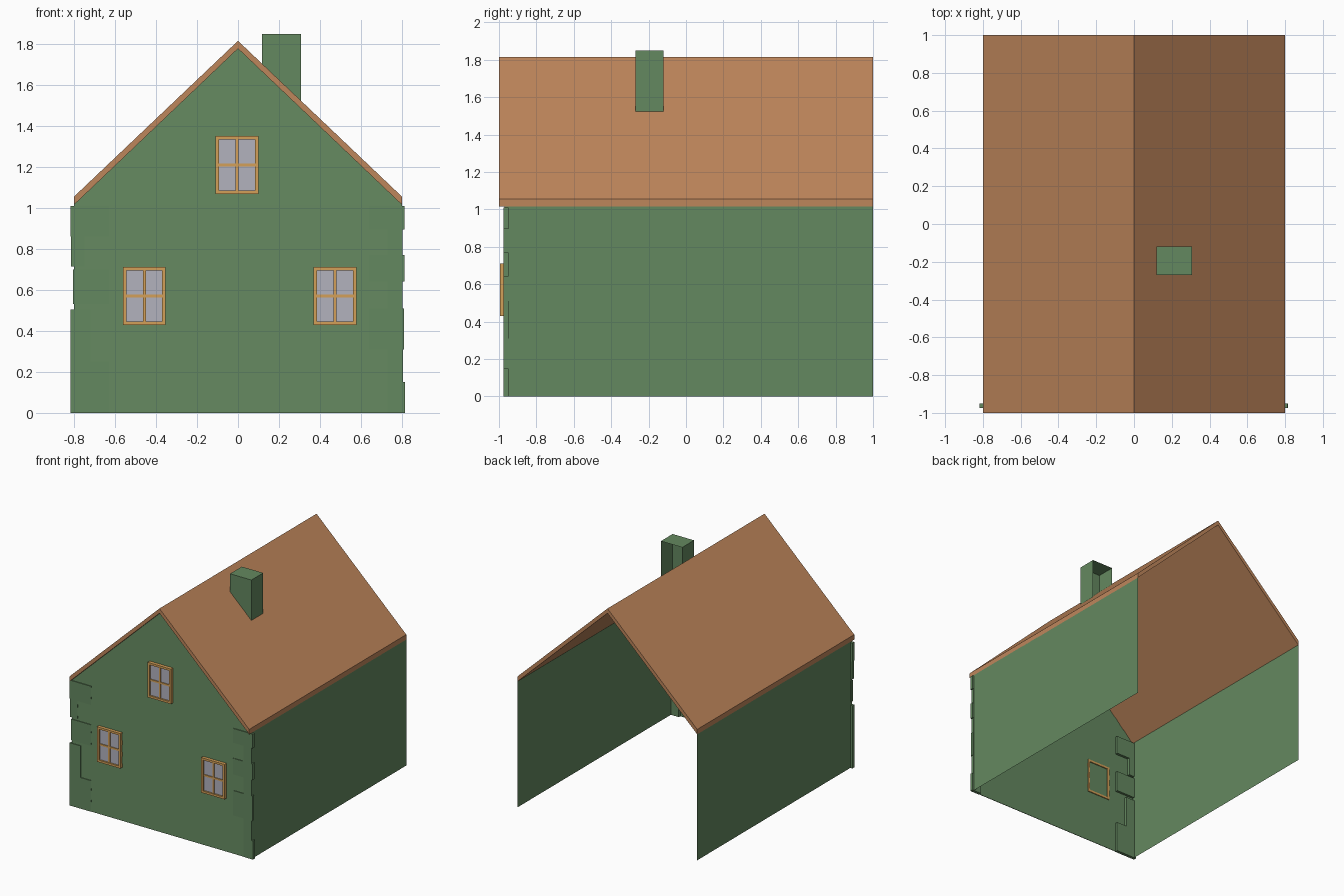
import bpy

if "Cube" in bpy.data.objects:
    bpy.data.objects.remove(bpy.data.objects["Cube"])

def mat(name, c):
    m = bpy.data.materials.new(name)
    m.diffuse_color = (*c, 1)
    m.use_nodes = True
    m.node_tree.nodes["Principled BSDF"].inputs["Base Color"].default_value = m.diffuse_color
    return m

GREEN = mat("green_paint", (0.127, 0.246, 0.115))
BROWN = mat("roof_brown", (0.515, 0.238, 0.105))
TAN = mat("window_wood", (0.658, 0.352, 0.098))
GLASS = mat("glass_grey", (0.445, 0.445, 0.515))

def make(name, verts, faces, m):
    me = bpy.data.meshes.new(name)
    me.from_pydata(verts, [], faces)
    me.materials.append(m)
    me.update()
    ob = bpy.data.objects.new(name, me)
    bpy.context.collection.objects.link(ob)
    return ob

BOX = [(0, 1, 5, 4), (1, 3, 7, 5), (3, 2, 6, 7), (2, 0, 4, 6), (4, 5, 7, 6), (0, 2, 3, 1)]

def boxes(name, lst, m):
    """One object from several (x0, x1, y0, y1, z0, z1) boxes."""
    v, f = [], []
    for x0, x1, y0, y1, z0, z1 in lst:
        n = len(v)
        v += [(x, y, z) for z in (z0, z1) for y in (y0, y1) for x in (x0, x1)]
        f += [tuple(i + n for i in q) for q in BOX]
    return make(name, v, f, m)

# Roof: folded slab with plumb-cut eaves
prof = [(-.8, 1.015), (-.8, 1.055), (0, 1.815), (.8, 1.055), (.8, 1.015), (0, 1.777)]
verts = [(x, y, z) for y in (-1, 1) for x, z in prof]
faces = [(i, i + 6, (i + 1) % 6 + 6, (i + 1) % 6) for i in range(6)]
faces += [(0, 1, 2, 5), (5, 2, 3, 4), (11, 8, 7, 6), (10, 9, 8, 11)]
make("roof", verts, faces, BROWN)

# Side walls: thin single sheets, back left open
for s, n in ((-1, "left_wall"), (1, "right_wall")):
    q = [(.8 * s, y, z) for y, z in ((-.97, 0), (1, 0), (1, 1.017), (-.97, 1.017))]
    make(n, q, [(0, 1, 2, 3) if s > 0 else (3, 2, 1, 0)], GREEN)

# Front wall: overlapping boards following the gable
def half(z):
    return min(.8, (1.777 - z) / .762 * .8)

levels = [1.015 * i / 11 for i in range(12)] + [1.015 + .0846 * i for i in range(1, 10)]
v, f = [], []
for z0, z1 in zip(levels, levels[1:]):
    n = len(v)
    a, b = half(z0), max(half(z1), .001)
    v += [(-a, -.968, z0), (a, -.968, z0), (-a, -.972, z0), (a, -.972, z0),
          (-b, -.968, z1), (b, -.968, z1)]
    f += [(n, n + 1, n + 3, n + 2), (n + 2, n + 3, n + 5, n + 4)]
make("front_boards", v, f, GREEN)

# Staggered corner blocks: (z0, z1, inner x, outer x)
left = [(0, .25, .63, .818), (.25, .505, .72, .818), (.53, .70, .63, .805),
        (.715, .86, .75, .815), (.86, 1.01, .63, .818)]
right = [(0, .15, .73, .815), (.15, .31, .73, .805), (.31, .51, .64, .81),
         (.51, .64, .73, .803), (.64, .77, .64, .813), (.77, .895, .73, .803),
         (.895, 1.01, .64, .813)]
boxes("left_corner_blocks", [(-o, -i, -.975, -.95, a, b) for a, b, i, o in left], GREEN)
boxes("right_corner_blocks", [(i, o, -.975, -.95, a, b) for a, b, i, o in right], GREEN)

# Windows: frame, cross bars and recessed glass
def window(name, cx, cz, w=.208, h=.282, t=.017, bar=.007):
    x0, x1, z0, z1 = cx - w / 2, cx + w / 2, cz - h / 2, cz + h / 2
    y0, y1 = -.995, -.962
    boxes(name + "_frame", [
        (x0, x0 + t, y0, y1, z0, z1), (x1 - t, x1, y0, y1, z0, z1),
        (x0 + t, x1 - t, y0, y1, z0, z0 + t), (x0 + t, x1 - t, y0, y1, z1 - t, z1),
        (cx - bar, cx + bar, -.99, -.98, z0 + t, z1 - t),
        (x0 + t, x1 - t, -.989, -.981, cz - bar, cz + bar)], TAN)
    boxes(name + "_glass", [(x0 + t, x1 - t, -.982, -.977, z0 + t, z1 - t)], GLASS)

window("left_window", -.457, .57)
window("right_window", .473, .57)
window("attic_window", -.005, 1.21)

# Chimney: bottom follows the roof slope, rear side open
x0, x1, y0, y1, top = .118, .308, -.27, -.12, 1.848
def rz(x):
    return 1.81 - .95 * x
v = [(x, y, z) for x, y in ((x0, y0), (x1, y0), (x1, y1), (x0, y1)) for z in (rz(x), top)]
make("chimney", v, [(0, 2, 3, 1), (2, 4, 5, 3), (6, 0, 1, 7), (1, 3, 5, 7)], GREEN)
